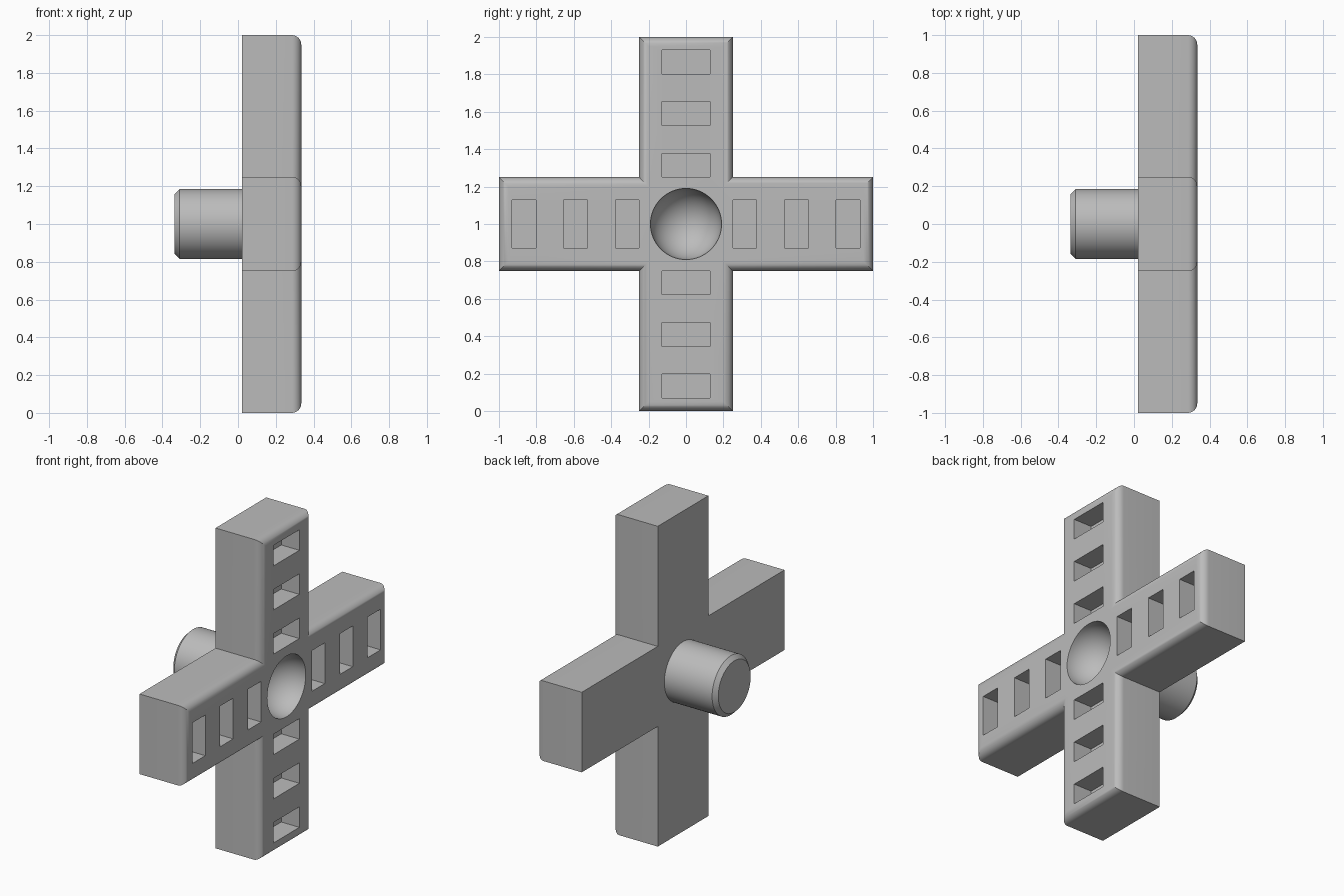
import bpy, bmesh, math
from mathutils import Matrix, Vector

if "Cube" in bpy.data.objects:
    bpy.data.objects.remove(bpy.data.objects["Cube"], do_unlink=True)

BACK, FRONT, MID = 0.02, 0.335, 1.0   # plate faces and hub height
HALF = 0.25                           # half width of an arm

grey = bpy.data.materials.new("plain grey")
grey.use_nodes = True
grey.diffuse_color = (0.5, 0.5, 0.5, 1)
grey.node_tree.nodes["Principled BSDF"].inputs["Base Color"].default_value = (0.5, 0.5, 0.5, 1)


def make_object(name, bm):
    bmesh.ops.recalc_face_normals(bm, faces=bm.faces)
    mesh = bpy.data.meshes.new(name)
    bm.to_mesh(mesh)
    bm.free()
    mesh.materials.append(grey)
    obj = bpy.data.objects.new(name, mesh)
    bpy.context.collection.objects.link(obj)
    return obj


def smooth(obj):
    bpy.ops.object.select_all(action='DESELECT')
    obj.select_set(True)
    bpy.context.view_layer.objects.active = obj
    bpy.ops.object.shade_smooth_by_angle(angle=math.radians(30))


def cut(target, cutter):
    mod = target.modifiers.new(cutter.name, 'BOOLEAN')
    mod.operation = 'DIFFERENCE'
    mod.solver = 'EXACT'
    mod.object = cutter
    bpy.context.view_layer.objects.active = target
    bpy.ops.object.modifier_apply(modifier=mod.name)
    bpy.data.objects.remove(cutter, do_unlink=True)


# Cross plate: one arm outline turned four times, extruded, front rim rounded
bm = bmesh.new()
outline = []
for k in range(4):
    turn = Matrix.Rotation(k * math.pi / 2, 3, 'X')
    for y, z in ((HALF, HALF), (1, HALF), (1, -HALF)):
        outline.append(bm.verts.new(turn @ Vector((0, y, -z)) + Vector((BACK, 0, MID))))
back = bm.faces.new(outline)
ext = bmesh.ops.extrude_face_region(bm, geom=[back])["geom"]
bmesh.ops.translate(bm, vec=(FRONT - BACK, 0, 0),
                    verts=[v for v in ext if isinstance(v, bmesh.types.BMVert)])
rim = [e for e in bm.edges if all(v.co.x > FRONT - 0.01 for v in e.verts)]
bmesh.ops.bevel(bm, geom=rim, offset=0.05, segments=8, profile=0.5, affect='EDGES')
plate = make_object("cross_plate", bm)

# Rectangular pockets: three along each arm
bm = bmesh.new()
DEPTH = 0.125
for k in range(4):
    turn = Matrix.Rotation(k * math.pi / 2, 4, 'X')
    for dist in (0.314, 0.59, 0.865):
        place = Matrix.Translation((FRONT, 0, MID)) @ turn @ Matrix.Translation((0, 0, dist))
        bmesh.ops.create_cube(bm, size=1, matrix=place @ Matrix.Diagonal((2 * DEPTH, 0.254, 0.128, 1)))
cut(plate, make_object("pocket_cutter", bm))

# Round socket in the hub
bm = bmesh.new()
bmesh.ops.create_uvsphere(bm, u_segments=64, v_segments=32, radius=0.19,
                          matrix=Matrix.Translation((FRONT, 0, MID)) @ Matrix.Rotation(math.pi / 2, 4, 'Y'))
socket = make_object("socket_cutter", bm)
socket.data.polygons.foreach_set("use_smooth", [True] * len(socket.data.polygons))
cut(plate, socket)
smooth(plate)

# Peg behind the hub with a chamfered end
bm = bmesh.new()
TIP, ROOT = -0.335, BACK
bmesh.ops.create_cone(bm, cap_ends=True, segments=64, radius1=0.185, radius2=0.185, depth=ROOT - TIP,
                      matrix=Matrix.Translation(((TIP + ROOT) / 2, 0, MID)) @ Matrix.Rotation(math.pi / 2, 4, 'Y'))
end = [e for e in bm.edges if all(v.co.x < TIP + 0.01 for v in e.verts)]
bmesh.ops.bevel(bm, geom=end, offset=0.025, segments=1, affect='EDGES')
smooth(make_object("peg", bm))
